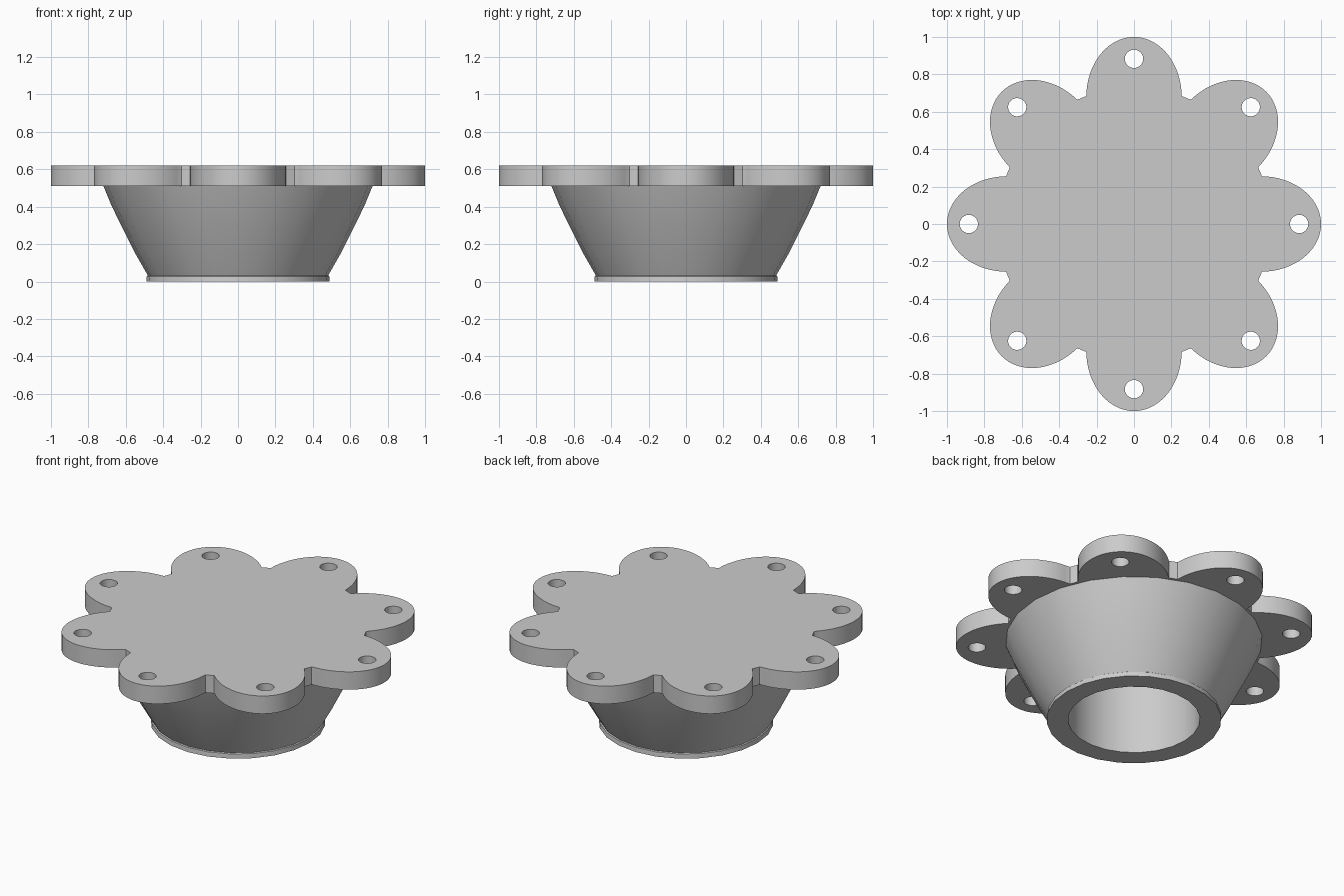
import bpy, bmesh, math

if "Cube" in bpy.data.objects:
    bpy.data.objects.remove(bpy.data.objects["Cube"])

grey = bpy.data.materials.new("light grey")
grey.diffuse_color = (0.6, 0.6, 0.6, 1)
grey.use_nodes = True
grey.node_tree.nodes["Principled BSDF"].inputs["Base Color"].default_value = grey.diffuse_color


def finish(ob):
    ob.data.materials.clear()
    ob.data.materials.append(grey)
    bpy.ops.object.select_all(action='DESELECT')
    bpy.context.view_layer.objects.active = ob
    ob.select_set(True)
    bpy.ops.object.shade_smooth_by_angle(angle=math.radians(30))


def add_loop(curve, pts):
    s = curve.splines.new('POLY')
    s.points.add(len(pts) - 1)
    for p, (x, y) in zip(s.points, pts):
        p.co = (x, y, 0, 1)
    s.use_cyclic_u = True


def rot(x, y, a):
    c, s = math.cos(a), math.sin(a)
    return (x * c - y * s, x * s + y * c)


# Petal flange: eight half ellipses around a core disc, each with a bolt hole
curve = bpy.data.curves.new("flange_outline", 'CURVE')
curve.dimensions = '2D'
curve.fill_mode = 'BOTH'
curve.extrude = 0.055
outline = []
for k in range(8):
    a = k * math.pi / 4
    for i in range(33):
        t = math.radians(-88.5 + 177 * i / 32)
        outline.append(rot(0.68 + 0.32 * math.cos(t), 0.255 * math.sin(t), a))
    # core disc between neighbouring petals
    for d in (20.6, 24.4):
        outline.append(rot(0.73, 0, a + math.radians(d)))
add_loop(curve, outline)
for k in range(8):
    a = k * math.pi / 4
    add_loop(curve, [rot(0.883 + 0.049 * math.cos(i * math.pi / 12),
                         0.049 * math.sin(i * math.pi / 12), a) for i in range(24)])
tmp = bpy.data.objects.new("flange_curve", curve)
bpy.context.collection.objects.link(tmp)
bpy.context.view_layer.update()
mesh = bpy.data.meshes.new_from_object(tmp.evaluated_get(bpy.context.evaluated_depsgraph_get()))
bpy.data.objects.remove(tmp)
bm = bmesh.new()
bm.from_mesh(mesh)
bmesh.ops.remove_doubles(bm, verts=bm.verts, dist=1e-5)
bmesh.ops.recalc_face_normals(bm, faces=bm.faces)
bm.to_mesh(mesh)
bm.free()
flange = bpy.data.objects.new("petal_flange", mesh)
flange.location.z = 0.565
bpy.context.collection.objects.link(flange)
finish(flange)


def revolve(name, profile, sides, closed=False):
    bm = bmesh.new()
    rings = [[bm.verts.new((r * math.cos(2 * math.pi * i / sides),
                            r * math.sin(2 * math.pi * i / sides), z))
              for i in range(sides)] for r, z in profile]
    for lo, hi in zip(rings, rings[1:]):
        for i in range(sides):
            j = (i + 1) % sides
            bm.faces.new((lo[i], lo[j], hi[j], hi[i]))
    me = bpy.data.meshes.new(name)
    bm.to_mesh(me)
    bm.free()
    ob = bpy.data.objects.new(name, me)
    bpy.context.collection.objects.link(ob)
    finish(ob)


# Hollow tapered hub: straight bore, flat foot ring, small lip, flaring wall
revolve("tapered_hub", [(0.37, 0.512), (0.37, 0), (0.49, 0), (0.488, 0.028), (0.482, 0.032),
                        (0.555, 0.16), (0.625, 0.30), (0.678, 0.41), (0.72, 0.512)], 24)
